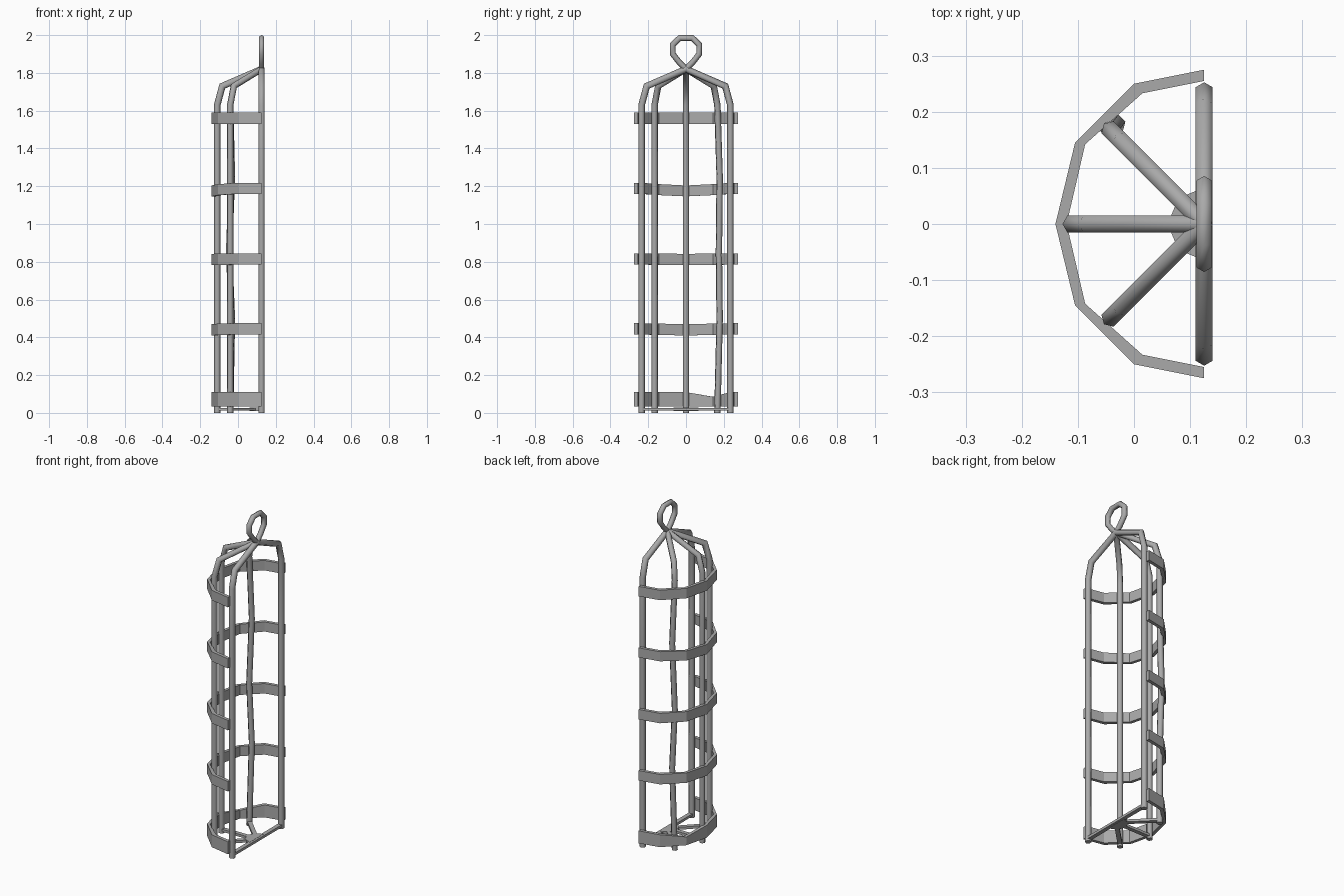
import bpy, bmesh, math
from mathutils import Vector

cube = bpy.data.objects.get("Cube")
if cube:
    bpy.data.objects.remove(cube)

CX = 0.125      # flat open side of the half cage
R = 0.235       # distance of the bars from the axis
BAR = 0.0175

iron = bpy.data.materials.new("grey iron")
iron.use_nodes = True
iron.diffuse_color = (0.4, 0.4, 0.4, 1)
iron.node_tree.nodes["Principled BSDF"].inputs["Base Color"].default_value = (0.4, 0.4, 0.4, 1)


def finish(name, bm, smooth=False):
    bmesh.ops.recalc_face_normals(bm, faces=bm.faces)
    mesh = bpy.data.meshes.new(name)
    bm.to_mesh(mesh)
    bm.free()
    mesh.materials.append(iron)
    obj = bpy.data.objects.new(name, mesh)
    bpy.context.collection.objects.link(obj)
    if smooth:
        bpy.ops.object.select_all(action='DESELECT')
        obj.select_set(True)
        bpy.context.view_layer.objects.active = obj
        bpy.ops.object.shade_smooth_by_angle(angle=math.radians(65))
    return obj


def loft(bm, rings):
    """Skin a list of cross-sections and cap both ends."""
    n = len(rings[0])
    rows = [[bm.verts.new(p) for p in ring] for ring in rings]
    for a, b in zip(rows, rows[1:]):
        for i in range(n):
            bm.faces.new((a[i], a[(i + 1) % n], b[(i + 1) % n], b[i]))
    bm.faces.new(rows[0])
    bm.faces.new(rows[-1])


def tube(name, path, normal, radius, sides=6):
    """Mitred rod along a path lying in the plane with this normal."""
    rings = []
    for i, p in enumerate(path):
        before = (p - path[i - 1]).normalized() if i else None
        after = (path[i + 1] - p).normalized() if i < len(path) - 1 else None
        before, after = before or after, after or before
        mid = (before + after).normalized()
        across = normal.cross(mid).normalized() / max(0.6, mid.dot(after))
        ring = []
        for k in range(sides):
            a = k * math.tau / sides
            ring.append(p + radius * (math.cos(a) * across + math.sin(a) * normal))
        rings.append(ring)
    bm = bmesh.new()
    loft(bm, rings)
    return finish(name, bm, True)


# Upright bars, bent in to the apex; one is a little buckled
for i, name in enumerate(("back_bar", "back_diagonal_bar", "middle_bar",
                          "front_diagonal_bar", "front_bar")):
    a = math.radians(90 + 45 * i)
    out = Vector((math.cos(a), math.sin(a), 0))
    side = Vector((-math.sin(a), math.cos(a), 0))
    profile = [(R, 0.0), (R, 0.5), (R, 0.85), (R, 1.25), (R, 1.63), (0.208, 1.73), (0, 1.82)]
    bend = (0, 0.006, -0.004, 0.006, 0, 0, 0)
    path = []
    for (r, z), b in zip(profile, bend):
        p = Vector((CX, 0, z)) + out * r
        if i == 1:
            p += Vector((b * 1.5, abs(b) * 2, 0))
        path.append(p)
    tube(name, path, side, BAR)

# Hanging loop
half = [(0.0, 1.82), (0.035, 1.855), (0.07, 1.90), (0.07, 1.95), (0.033, 1.985)]
loop = half + [(-y, z) for y, z in reversed(half)]
tube("hanging_loop", [Vector((CX, y, z)) for y, z in loop], Vector((1, 0, 0)), 0.0155)

# Half-round bands: outer and inner outline, with a sag at the middle points
OUTER = [(0.125, 0.275), (0.0, 0.25), (-0.105, 0.145), (-0.14, 0)]
INNER = [(0.125, 0.255), (0.015, 0.233), (-0.087, 0.142), (-0.12, 0)]


def mirrored(points):
    return points + [(x, -y) for x, y in reversed(points[:-1])]


def band(name, low, high, sag=0.0, dent=0.0):
    rings = []
    for i, (o, n) in enumerate(zip(mirrored(OUTER), mirrored(INNER))):
        drop = sag * max(0, 1 - abs(i - 3) / 2)
        top = high - drop - (dent if i == 2 else 0)
        bottom = low - drop
        rings.append([(*o, bottom), (*o, top), (*n, top), (*n, bottom)])
    bm = bmesh.new()
    loft(bm, rings)
    finish(name, bm)


band("bottom_band", 0.035, 0.11, dent=0.025)
band("lower_band", 0.415, 0.475, sag=0.005)
band("middle_band", 0.785, 0.845, sag=0.003)
band("upper_band", 1.16, 1.218, sag=0.014)
band("top_band", 1.53, 1.59)

# Flat floor spokes
for i in range(5):
    a = math.radians(90 + 45 * i)
    out = Vector((math.cos(a), math.sin(a), 0))
    side = Vector((-out.y, out.x, 0)) * 0.0125
    rings = []
    for r in (0, R):
        p = Vector((CX, 0, 0)) + out * r
        rings.append([p + side * s + Vector((0, 0, z))
                      for s, z in ((-1, 0.012), (1, 0.012), (1, 0.027), (-1, 0.027))])
    bm = bmesh.new()
    loft(bm, rings)
    finish("floor_spoke_%d" % (i + 1), bm)

# Half-round floor hub
hub = []
for i in range(5):
    a = math.radians(90 + 45 * i)
    hub.append((CX + 0.065 * math.cos(a), 0.065 * math.sin(a)))
bm = bmesh.new()
loft(bm, [[(x, y, z) for x, y in hub] for z in (0.01, 0.028)])
finish("floor_hub", bm)
